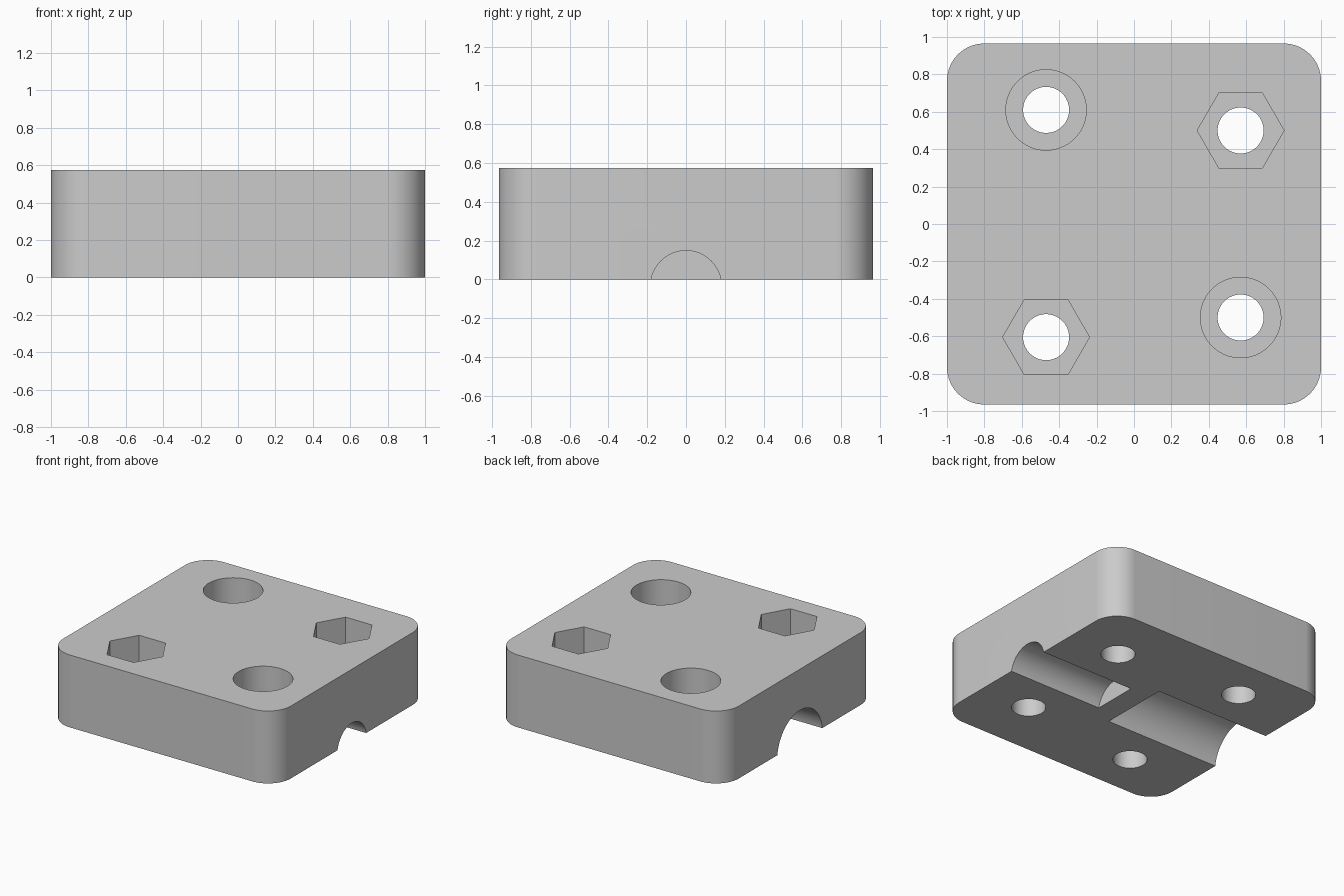
import bpy
from math import pi, radians

cube = bpy.data.objects.get("Cube")
if cube:
    bpy.data.objects.remove(cube, do_unlink=True)

WIDTH, DEPTH, HEIGHT = 2.0, 1.93, 0.575
CORNER = 0.2

grey = bpy.data.materials.new("plain grey")
grey.use_nodes = True
colour = (0.6, 0.6, 0.6, 1)
grey.diffuse_color = colour
grey.node_tree.nodes["Principled BSDF"].inputs["Base Color"].default_value = colour


def apply_modifier(obj, mod):
    bpy.context.view_layer.objects.active = obj
    bpy.ops.object.modifier_apply(modifier=mod.name)


def cut_cylinder(block, radius, length, centre, sides=96, rotation=(0, 0, 0)):
    """Subtract a prism or cylinder from the block."""
    bpy.ops.mesh.primitive_cylinder_add(vertices=sides, radius=radius, depth=length,
                                        location=centre, rotation=rotation)
    cutter = bpy.context.object
    cutter.name = "cutter"
    cutter.hide_render = True
    mod = block.modifiers.new("cut", "BOOLEAN")
    mod.operation = "DIFFERENCE"
    mod.solver = "EXACT"
    mod.object = cutter
    apply_modifier(block, mod)
    bpy.data.objects.remove(cutter, do_unlink=True)


# Block with rounded upright corners
bpy.ops.mesh.primitive_cube_add(size=1, location=(0, 0, HEIGHT / 2))
block = bpy.context.object
block.name = "clamp_block"
block.scale = (WIDTH, DEPTH, HEIGHT)
bpy.ops.object.transform_apply(location=True, rotation=True, scale=True)
weights = block.data.attributes.new("bevel_weight_edge", "FLOAT", "EDGE")
for edge in block.data.edges:
    a, b = (block.data.vertices[i].co for i in edge.vertices)
    weights.data[edge.index].value = 1.0 if abs(a.z - b.z) > 0.1 else 0.0
bevel = block.modifiers.new("corners", "BEVEL")
bevel.limit_method = "WEIGHT"
bevel.width = CORNER
bevel.segments = 20
apply_modifier(block, bevel)

# Bolt holes, with round or hexagonal recesses on top
POCKET = 0.25
for x, y, sides, radius in ((-0.47, 0.61, 96, 0.215), (0.57, -0.5, 96, 0.215),
                            (-0.47, -0.605, 6, 0.232), (0.57, 0.5, 6, 0.232)):
    turn = (0, 0, pi / 2 if sides == 6 else 0)
    cut_cylinder(block, 0.123, 1.0, (x, y, HEIGHT / 2), 64)
    cut_cylinder(block, radius, 2 * POCKET, (x, y, HEIGHT), sides, turn)

# Two shaft grooves underneath, separated by a thin wall
AXIS_Z = -0.035
for start, end, radius in ((0.18, 1.2, 0.183), (-1.2, 0.0, 0.284)):
    cut_cylinder(block, radius, end - start, ((start + end) / 2, 0, AXIS_Z),
                 96, (0, pi / 2, 0))

block.data.materials.clear()
block.data.materials.append(grey)
for face in block.data.polygons:
    face.material_index = 0
bpy.ops.object.select_all(action="DESELECT")
block.select_set(True)
bpy.context.view_layer.objects.active = block
bpy.ops.object.shade_smooth_by_angle(angle=radians(30))
